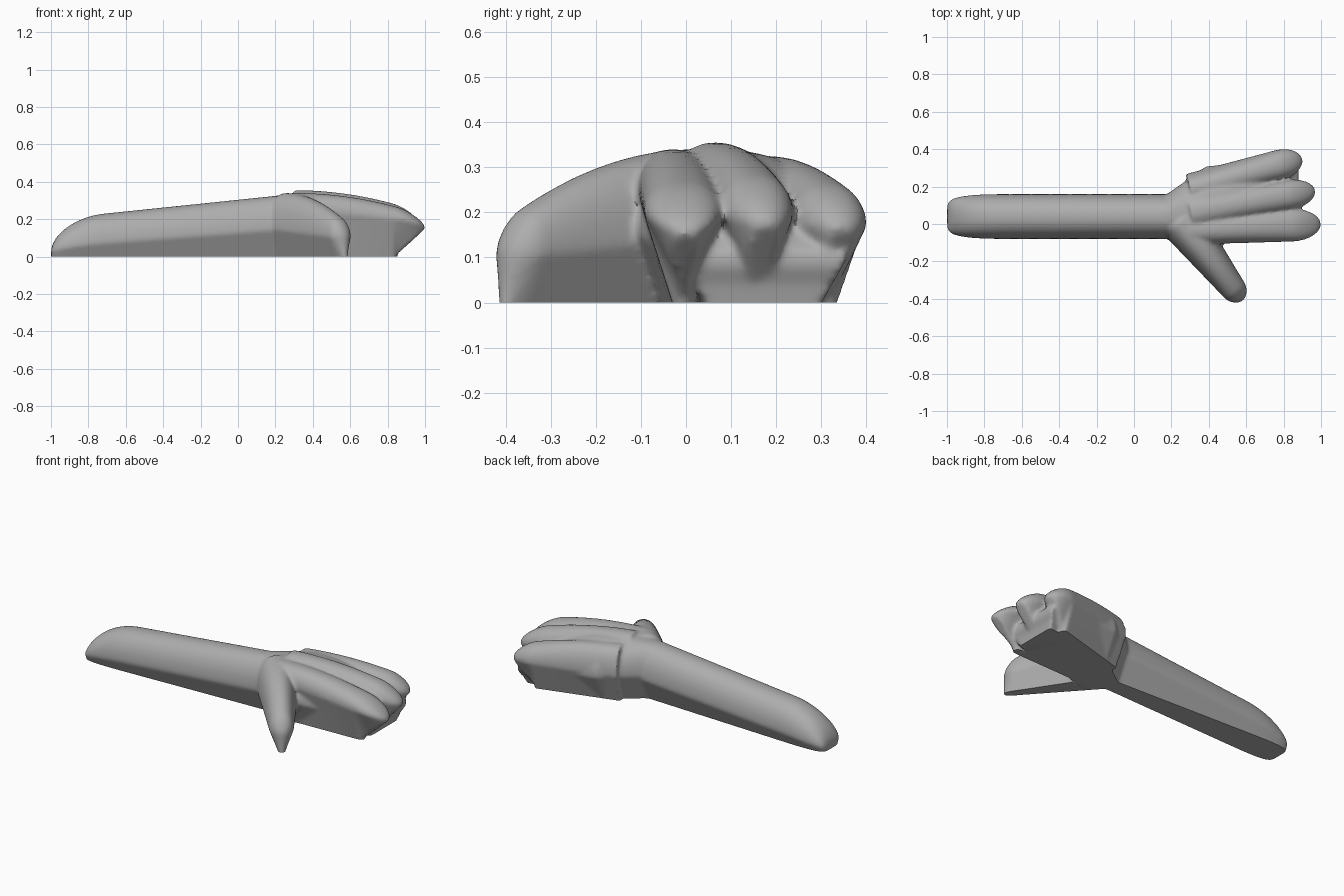
import bpy, bmesh, math
from mathutils import Vector

default_cube = bpy.data.objects.get("Cube")
if default_cube:
    bpy.data.objects.remove(default_cube, do_unlink=True)

grey = bpy.data.materials.new("plain grey")
grey.use_nodes = True
grey.diffuse_color = (0.42, 0.42, 0.42, 1)
grey.node_tree.nodes["Principled BSDF"].inputs["Base Color"].default_value = grey.diffuse_color

SEGMENTS = 24
STEPS = 40
BELOW_GROUND = -0.04
bm = bmesh.new()


def mix(pair, t):
    return pair[0] + (pair[1] - pair[0]) * t


def section(centre, side, half, crest, belly, low, draft):
    """Cross-section: rounded above its widest line, tapering inwards below it."""
    outline = []
    for i in range(SEGMENTS + 1):
        angle = math.pi * i / SEGMENTS
        across = math.copysign(abs(math.cos(angle)) ** 0.9, math.cos(angle))
        outline.append((half * across, belly + (crest - belly) * math.sin(angle) ** 0.9))
    if low <= 0:
        low = BELOW_GROUND
    foot = max(half - (belly - low) * draft, 0.01)
    outline += [(-foot, low), (foot, low)]
    verts = []
    for across, height in outline:
        point = centre + side * across
        verts.append(bm.verts.new((point.x, point.y, height)))
    return verts


def skin_rings(rings):
    """Join neighbouring cross-sections and cap both ends."""
    count = len(rings[0])
    for first, second in zip(rings, rings[1:]):
        for j in range(count):
            k = (j + 1) % count
            bm.faces.new((first[j], first[k], second[k], second[j]))
    bm.faces.new(rings[0][::-1])
    bm.faces.new(rings[-1])


def limb(start, tip, half, crest, belly, tip_height, rounding,
         bend=2, blunt=1, undercut=0, draft=0.5):
    """Tapered limb whose end rounds off elliptically towards the tip height."""
    start, tip = Vector(start), Vector(tip)
    length = (tip - start).length
    along = (tip - start) / length
    side = Vector((-along.y, along.x))
    rings = []
    for i in range(STEPS + 1):
        # Stations crowd together near the tip
        t = math.sin(i / STEPS * math.pi / 2) * 0.999
        near = max(0, 1 - (1 - t) * length / rounding)
        shrink = math.sqrt(1 - near ** 2)
        rings.append(section(
            start.lerp(tip, t), side,
            mix(half, t) * shrink ** blunt,
            mix((tip_height, mix(crest, t ** bend)), shrink),
            mix((tip_height, mix(belly, t)), shrink),
            near * tip_height * undercut, draft))
    skin_rings(rings)


def palm():
    """Broad domed wedge that fans out from the wrist and thins under the fingers."""
    rings = []
    for i in range(STEPS + 1):
        t = i / STEPS
        centre = Vector((mix((0.12, 0.88), t), mix((0.04, 0.18), t)))
        half = min(mix((0.08, 0.48), t), mix((0.24, 0.18), t))
        crest = 0.315 + t / 10 - 0.3 * t ** 3
        belly = mix((0.16, 0.1), t ** 2)
        low = max(0, t - 0.95) * 1.6
        rings.append(section(centre, Vector((0, 1)), half, crest, belly, low, 0.5))
    skin_rings(rings)


# Forearm, wrist to elbow
limb(start=(0.3, 0.04), tip=(-1, 0.04), half=(0.12, 0.12), crest=(0.335, 0.2),
     belly=(0.15, 0.05), tip_height=0.02, rounding=0.28, bend=1, blunt=0.3)

palm()

# Index finger
limb(start=(0.3, -0.03), tip=(1, 0), half=(0.08, 0.09), crest=(0.34, 0.22),
     belly=(0.26, 0.18), tip_height=0.15, rounding=0.16, undercut=1)

# Middle finger
limb(start=(0.3, 0.06), tip=(0.97, 0.18), half=(0.09, 0.08), crest=(0.355, 0.24),
     belly=(0.26, 0.18), tip_height=0.17, rounding=0.15, undercut=1, draft=0.4)

# Outer finger
limb(start=(0.3, 0.18), tip=(0.9, 0.35), half=(0.09, 0.08), crest=(0.325, 0.23),
     belly=(0.17, 0.17), tip_height=0.16, rounding=0.13, undercut=1)

# Thumb
limb(start=(0.25, 0.02), tip=(0.58, -0.41), half=(0.12, 0.06), crest=(0.34, 0.17),
     belly=(0.15, 0.1), tip_height=0.1, rounding=0.07, draft=0.4)

bmesh.ops.recalc_face_normals(bm, faces=bm.faces)
parts = bpy.data.meshes.new("hand_and_forearm_parts")
bm.to_mesh(parts)
bm.free()
hand = bpy.data.objects.new("hand_and_forearm", parts)
bpy.context.collection.objects.link(hand)

# Fuse the parts into one soft skin
fuse = hand.modifiers.new("fuse", 'REMESH')
fuse.mode = 'VOXEL'
fuse.voxel_size = 0.009
soften = hand.modifiers.new("soften", 'SMOOTH')
soften.factor = 0.5
soften.iterations = 9
bpy.context.view_layer.update()
depsgraph = bpy.context.evaluated_depsgraph_get()
skin = bpy.data.meshes.new_from_object(hand.evaluated_get(depsgraph))
hand.modifiers.clear()

# Slice the underside flat
bm = bmesh.new()
bm.from_mesh(skin)
cut = bmesh.ops.bisect_plane(bm, geom=bm.verts[:] + bm.edges[:] + bm.faces[:],
                             plane_co=(0, 0, 0), plane_no=(0, 0, -1), clear_outer=True)
rim = [item for item in cut["geom_cut"] if isinstance(item, bmesh.types.BMEdge)]
bmesh.ops.triangle_fill(bm, edges=rim, use_beauty=True, normal=(0, 0, -1))
bmesh.ops.recalc_face_normals(bm, faces=bm.faces)
bm.to_mesh(skin)
bm.free()
hand.data = skin
skin.materials.clear()
skin.materials.append(grey)

bpy.ops.object.select_all(action='DESELECT')
hand.select_set(True)
bpy.context.view_layer.objects.active = hand
bpy.ops.object.shade_smooth_by_angle(angle=math.radians(40))
